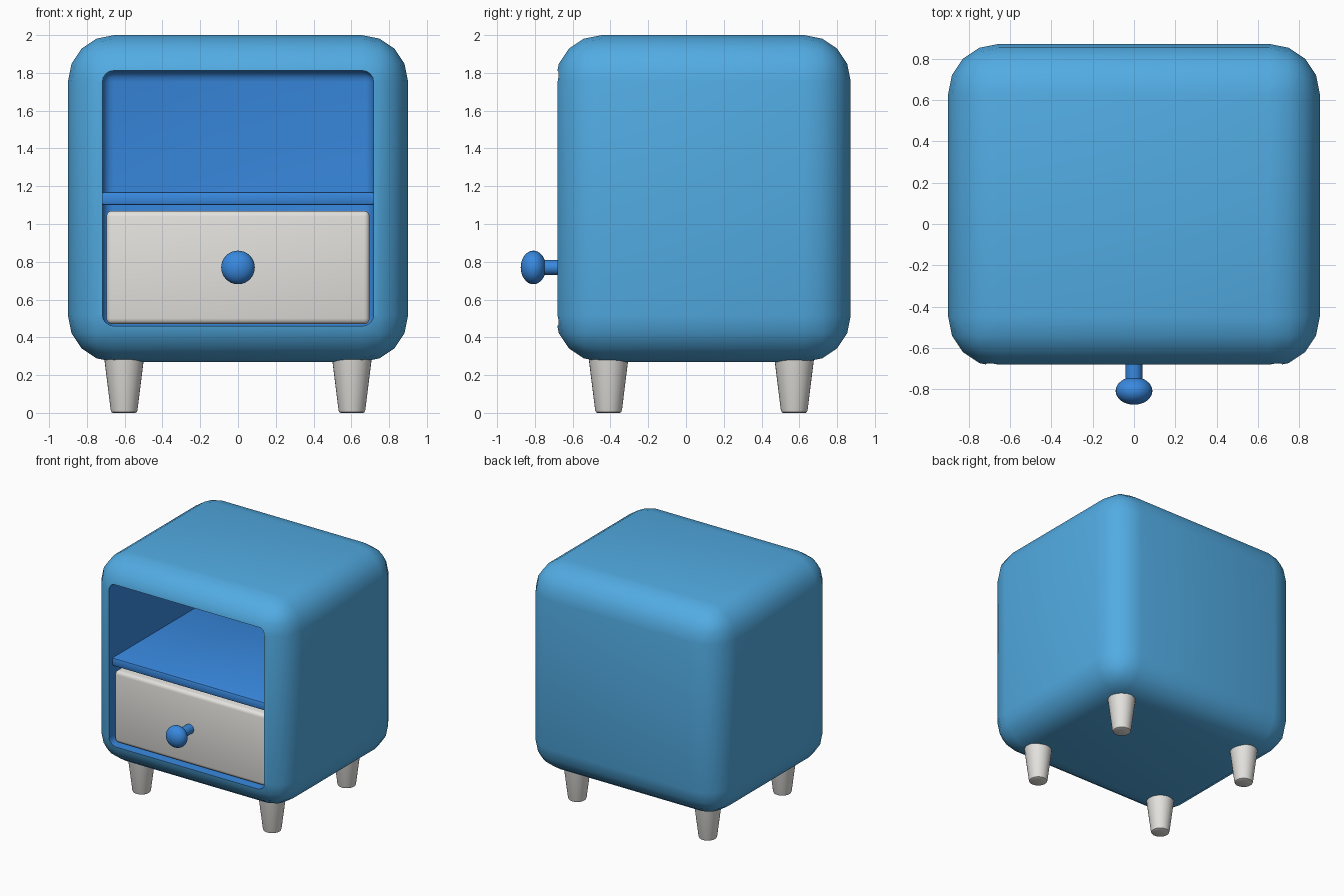
import bpy, bmesh, math
from mathutils import Matrix

if "Cube" in bpy.data.objects:
    bpy.data.objects.remove(bpy.data.objects["Cube"])


def material(name, rgb):
    m = bpy.data.materials.new(name)
    m.use_nodes = True
    m.diffuse_color = (*rgb, 1)
    m.node_tree.nodes["Principled BSDF"].inputs["Base Color"].default_value = (*rgb, 1)
    return m


sky_blue = material("sky blue", (0.084, 0.41, 0.77))
deep_blue = material("deep blue", (0.04, 0.25, 0.74))
off_white = material("off white", (0.77, 0.76, 0.73))


def finish(bm, name, mat):
    mesh = bpy.data.meshes.new(name)
    bmesh.ops.recalc_face_normals(bm, faces=bm.faces)
    bm.to_mesh(mesh)
    bm.free()
    mesh.materials.append(mat)
    ob = bpy.data.objects.new(name, mesh)
    bpy.context.collection.objects.link(ob)
    return ob


def smooth(ob, angle=35):
    bpy.ops.object.select_all(action='DESELECT')
    ob.select_set(True)
    bpy.context.view_layer.objects.active = ob
    bpy.ops.object.shade_smooth_by_angle(angle=math.radians(angle))


def rounded_box(name, lo, hi, radius, segments, mat):
    bm = bmesh.new()
    bmesh.ops.create_cube(bm, size=1)
    for v in bm.verts:
        v.co = [a if c < 0 else b for c, a, b in zip(v.co, lo, hi)]
    bmesh.ops.bevel(bm, geom=bm.edges[:], offset=radius, segments=segments,
                    profile=0.5, affect='EDGES', clamp_overlap=True)
    return finish(bm, name, mat)


def lathe(name, profile, mat, matrix, steps=32):
    """Spin (radius, height) points round z, then place the result."""
    bm = bmesh.new()
    verts = [bm.verts.new((r, 0, z)) for r, z in profile]
    edges = [bm.edges.new(pair) for pair in zip(verts, verts[1:])]
    bmesh.ops.spin(bm, geom=verts + edges, axis=(0, 0, 1), cent=(0, 0, 0),
                   angle=math.tau, steps=steps)
    bmesh.ops.remove_doubles(bm, verts=bm.verts, dist=0.0001)
    bm.transform(matrix)
    ob = finish(bm, name, mat)
    smooth(ob)
    return ob


# Rounded cabinet with a hollowed front
cabinet = rounded_box("cabinet", (-0.9, -0.692, 0.27), (0.9, 0.872, 2.0), 0.245, 4, sky_blue)
cabinet.data.materials.append(deep_blue)
cutter = rounded_box("cavity_cutter", (-0.718, -1.2, 0.46), (0.718, 0.69, 1.812),
                     0.06, 4, deep_blue)
cut = cabinet.modifiers.new("cavity", 'BOOLEAN')
cut.operation = 'DIFFERENCE'
cut.solver = 'EXACT'
cut.material_mode = 'TRANSFER'
cut.object = cutter
bpy.context.view_layer.objects.active = cabinet
bpy.ops.object.modifier_apply(modifier=cut.name)
bpy.data.objects.remove(cutter)
smooth(cabinet)

# Shelf and drawer inside the cavity
smooth(rounded_box("shelf", (-0.725, -0.635, 1.10), (0.725, 0.70, 1.17), 0.015, 2, deep_blue))
smooth(rounded_box("drawer", (-0.697, -0.64, 0.47), (0.697, 0.62, 1.07), 0.03, 3, off_white))

# Knob: flattened ball on a short stem
to_front = Matrix.Translation((0, -0.808, 0.77)) @ Matrix.Rotation(math.pi / 2, 4, 'X')
ball = [(0.089 * math.sin(t), -0.067 * math.cos(t))
        for t in (math.pi * i / 16 for i in range(17))]
lathe("knob_ball", ball, deep_blue, to_front)
lathe("knob_stem", [(0, -0.2), (0.04, -0.2), (0.04, -0.04), (0, -0.04)], deep_blue, to_front)

# Four tapered legs
leg_profile = [(0, 0), (0.06, 0), (0.067, 0.004), (0.071, 0.015), (0.114, 0.36), (0, 0.36)]
for end, y in (("front", -0.41), ("back", 0.573)):
    for side, x in (("left", 0.603), ("right", -0.603)):
        lathe(f"{end}_{side}_leg", leg_profile, off_white, Matrix.Translation((x, y, 0)))
